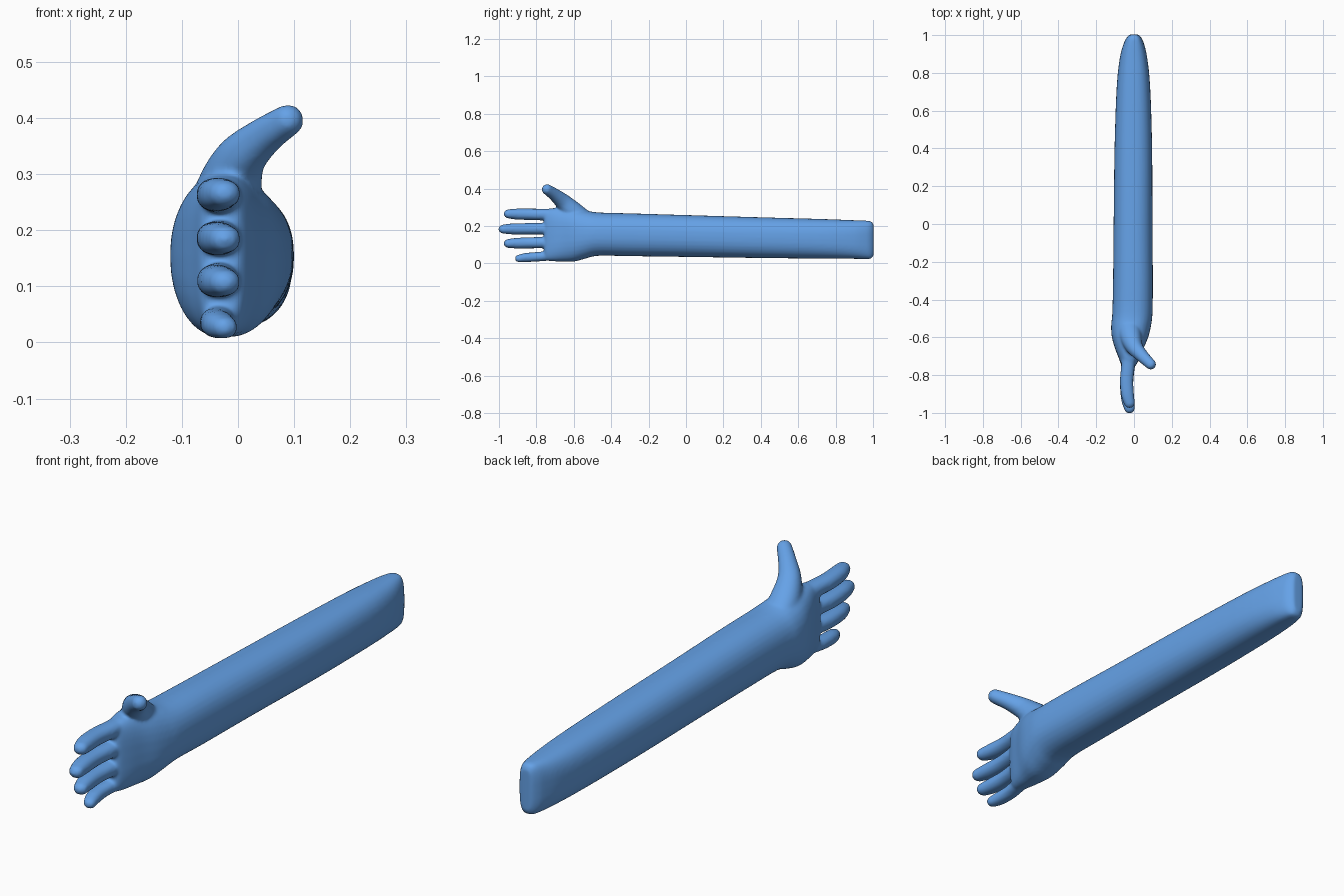
import bpy, bmesh, math
from mathutils import Vector

if "Cube" in bpy.data.objects:
    bpy.data.objects.remove(bpy.data.objects["Cube"])


def catmull(keys, steps):
    """Smoothly interpolate rows of numbers."""
    rows = []
    for i in range(len(keys) - 1):
        p = [Vector(keys[min(max(j, 0), len(keys) - 1)]) for j in range(i - 1, i + 3)]
        for s in range(steps):
            t = s / steps
            rows.append(0.5 * (2 * p[1] + (p[2] - p[0]) * t
                        + (2 * p[0] - 5 * p[1] + 4 * p[2] - p[3]) * t * t
                        + (3 * p[1] - p[0] - 3 * p[2] + p[3]) * t ** 3))
    return rows + [Vector(keys[-1])]


def loft(bm, rings):
    """Rings are (centre, side vector, up vector, squareness)."""
    n = 32
    loops = []
    for c, u, v, e in rings:
        loop = []
        for k in range(n):
            a = math.tau * k / n
            ca, sa = math.cos(a), math.sin(a)
            p = c + u * math.copysign(abs(ca) ** (2 / e), ca) + v * math.copysign(abs(sa) ** (2 / e), sa)
            loop.append(bm.verts.new(p))
        loops.append(loop)
    for a, b in zip(loops, loops[1:]):
        for k in range(n):
            bm.faces.new((a[k], a[(k + 1) % n], b[(k + 1) % n], b[k]))
    bm.faces.new(loops[0][::-1])
    bm.faces.new(loops[-1])


def digit(bm, keys, flat=1.0):
    """Round-tipped tube through rows of (x, y, z, radius)."""
    rows = catmull(keys, 6)
    pts = [Vector(r[:3]) for r in rows]
    rings = []
    for i, p in enumerate(pts):
        d = (pts[min(i + 1, len(pts) - 1)] - pts[max(i - 1, 0)]).normalized()
        u = d.cross(Vector((0, 0, 1))).normalized()
        v = u.cross(d)
        rings.append((p, u * rows[i][3], v * rows[i][3] * flat, 2.2))
    c, u, v, e = rings[-1]
    for k in range(1, 7):
        a = k * math.pi / 2 / 6.2
        rings.append((c + d * u.length * math.sin(a), u * math.cos(a), v * math.cos(a), e))
    loft(bm, rings)


bm = bmesh.new()

# Forearm and palm: y, x min, x max, z min, z max, squareness
arm = [(1.003, -0.022, 0.022, 0.045, 0.207, 3.5),
       (0.99, -0.036, 0.036, 0.026, 0.225, 3.2),
       (0.96, -0.053, 0.051, 0.024, 0.229, 3),
       (0.88, -0.075, 0.070, 0.025, 0.232, 2.7),
       (0.72, -0.092, 0.086, 0.026, 0.238, 2.5),
       (0.40, -0.103, 0.096, 0.029, 0.247, 2.4),
       (0.0, -0.108, 0.098, 0.035, 0.259, 2.3),
       (-0.30, -0.111, 0.100, 0.039, 0.268, 2.3),
       (-0.47, -0.115, 0.098, 0.041, 0.273, 2.3),
       (-0.54, -0.121, 0.090, 0.025, 0.285, 2.3),
       (-0.60, -0.117, 0.075, 0.010, 0.297, 2.4),
       (-0.66, -0.100, 0.050, 0.010, 0.300, 2.6),
       (-0.71, -0.081, 0.030, 0.012, 0.296, 2.9),
       (-0.745, -0.068, 0.012, 0.016, 0.288, 3.2),
       (-0.757, -0.057, 0.000, 0.026, 0.278, 3.2)]
loft(bm, [(Vector(((r[1] + r[2]) / 2, r[0], (r[3] + r[4]) / 2)),
           Vector(((r[2] - r[1]) / 2, 0, 0)), Vector((0, 0, (r[4] - r[3]) / 2)), r[5])
          for r in catmull(arm, 4)])

# Four fingers: root z, tip z, tip y, radius
for z0, z1, tip, r in [(0.261, 0.265, -0.975, 0.036), (0.187, 0.184, -1.003, 0.036),
                       (0.113, 0.107, -0.975, 0.035), (0.044, 0.027, -0.915, 0.030)]:
    length = -0.69 - tip
    keys = [(x, -0.69 - length * t, z0 + (z1 - z0) * t, r * s)
            for t, x, s in [(0, -0.026, 1.05), (0.25, -0.033, 1.0), (0.5, -0.039, 0.98),
                            (0.75, -0.034, 0.95)]]
    keys.append((-0.024, tip + r * 0.8, z1, r * 0.8))
    digit(bm, keys, 0.86)

# Thumb
digit(bm, [(-0.025, -0.545, 0.215, 0.065), (-0.015, -0.605, 0.275, 0.057),
           (0.005, -0.655, 0.327, 0.044), (0.045, -0.700, 0.366, 0.034),
           (0.089, -0.743, 0.396, 0.028)])

bmesh.ops.recalc_face_normals(bm, faces=bm.faces[:])
mesh = bpy.data.meshes.new("arm_with_hand")
bm.to_mesh(mesh)
bm.free()
obj = bpy.data.objects.new("arm_with_hand", mesh)
bpy.context.collection.objects.link(obj)

# Fuse the parts into one soft skin
fuse = obj.modifiers.new("fuse", 'REMESH')
fuse.mode = 'VOXEL'
fuse.voxel_size = 0.006
fuse.use_smooth_shade = True
soften = obj.modifiers.new("soften", 'SMOOTH')
soften.factor = 0.5
soften.iterations = 10

mat = bpy.data.materials.new("blue")
mat.diffuse_color = (0.13, 0.36, 0.8, 1)
mat.use_nodes = True
mat.node_tree.nodes["Principled BSDF"].inputs["Base Color"].default_value = mat.diffuse_color
mesh.materials.append(mat)
